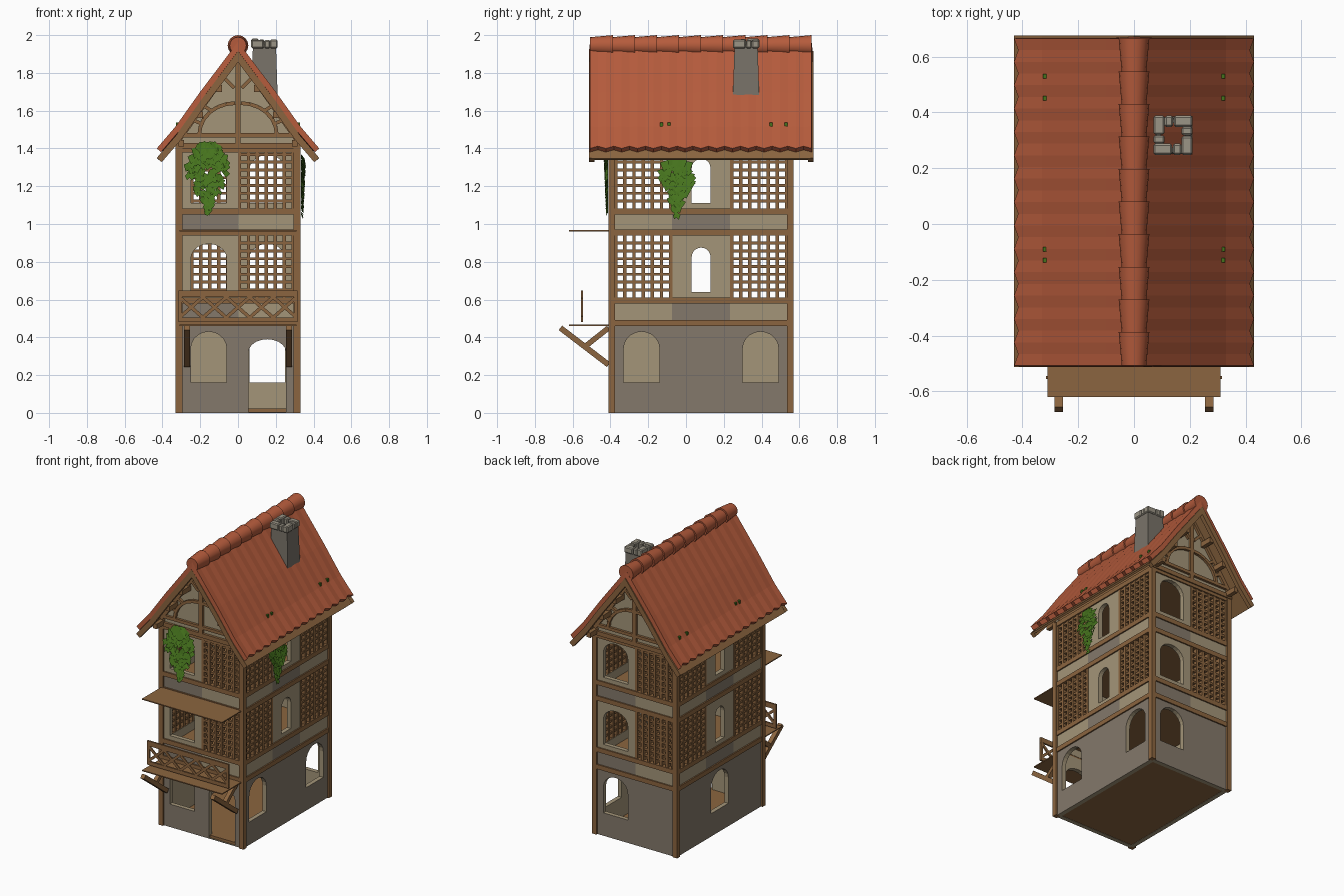
import bpy, bmesh, math, random
from mathutils import Matrix, Vector

random.seed(4)
if "Cube" in bpy.data.objects:
    bpy.data.objects.remove(bpy.data.objects["Cube"], do_unlink=True)


def material(name, *rgb):
    m = bpy.data.materials.new(name)
    m.use_nodes = True
    m.diffuse_color = (*rgb, 1)
    m.node_tree.nodes["Principled BSDF"].inputs["Base Color"].default_value = (*rgb, 1)
    return m


WOOD = material("oak brown", 0.26, 0.13, 0.05)
PLASTER = material("cream plaster", 0.37, 0.30, 0.19)
STONE = material("wall grey", 0.23, 0.19, 0.145)
TILE = material("roof terracotta", 0.46, 0.105, 0.045)
CHIMNEY = material("chimney grey", 0.19, 0.17, 0.14)
CAP = material("cap stone", 0.33, 0.30, 0.24)
LEAF = material("ivy green", 0.06, 0.17, 0.012)

# Wall frames: local x runs along the wall, y is up, z points outward
BASE = Matrix(((1, 0, 0, 0), (0, 0, -1, 0), (0, 1, 0, 0), (0, 0, 0, 1)))
MID = 0.08


def frame(quarter):
    return Matrix.Translation((0, MID, 0)) @ Matrix.Rotation(quarter * math.pi / 2, 4, 'Z') @ BASE


FRONT, RIGHT, BACK, LEFT = [frame(i) for i in range(4)]
SIDES = {"front": (FRONT, 0.49, 0.30), "east": (RIGHT, 0.33, 0.46),
         "back": (BACK, 0.49, 0.30), "west": (LEFT, 0.33, 0.46)}


def link(name, mesh, *mats):
    ob = bpy.data.objects.new(name, mesh)
    for m in mats:
        mesh.materials.append(m)
    bpy.context.collection.objects.link(ob)
    return ob


def finish(name, bm, *mats):
    mesh = bpy.data.meshes.new(name)
    bm.to_mesh(mesh)
    bm.free()
    return link(name, mesh, *mats)


def boxes(name, matrices, mat):
    bm = bmesh.new()
    for m in matrices:
        bmesh.ops.create_cube(bm, size=1, matrix=m)
    return finish(name, bm, mat)


def block(x0, x1, y0, y1, z0, z1):
    return (Matrix.Translation(((x0 + x1) / 2, (y0 + y1) / 2, (z0 + z1) / 2))
            @ Matrix.Diagonal((x1 - x0, y1 - y0, z1 - z0, 1)))


def bar(f, p, q, w, n0, n1):
    """Timber from p to q in a wall frame, w wide, between depths n0 and n1."""
    p, q = Vector(p), Vector(q)
    d, c = q - p, (p + q) / 2
    turn = Matrix.Rotation(math.atan2(d.y, d.x), 4, 'Z')
    return (f @ Matrix.Translation((c.x, c.y, (n0 + n1) / 2)) @ turn
            @ Matrix.Diagonal((d.length, w, n1 - n0, 1)))


def arch(u0, u1, v0, v1, rise):
    c, r = (u0 + u1) / 2, (u1 - u0) / 2
    top = [(c + r * math.cos(a), v1 - rise + rise * math.sin(a))
           for a in (math.pi * i / 10 for i in range(11))]
    return [(u0, v0), (u1, v0)] + top


def rect(u0, u1, v0, v1):
    return [(u0, v0), (u1, v0), (u1, v1), (u0, v1)]


def panel(name, f, n, outline, holes, outside, thick=0.03):
    """Wall slab with openings; the outer face is painted, the rest is plaster."""
    cu = bpy.data.curves.new(name, 'CURVE')
    cu.dimensions, cu.fill_mode, cu.extrude = '2D', 'BOTH', thick / 2
    for loop in [outline] + holes:
        s = cu.splines.new('POLY')
        s.points.add(len(loop) - 1)
        for pt, (u, v) in zip(s.points, loop):
            pt.co = (u, v, 0, 1)
        s.use_cyclic_u = True
    tmp = bpy.data.objects.new(name, cu)
    bpy.context.collection.objects.link(tmp)
    bpy.context.view_layer.update()
    mesh = bpy.data.meshes.new_from_object(tmp.evaluated_get(bpy.context.evaluated_depsgraph_get()))
    bpy.data.objects.remove(tmp, do_unlink=True)
    mesh.materials.clear()
    ob = link(name, mesh, outside, PLASTER)
    for p in mesh.polygons:
        p.use_smooth = False
        p.material_index = 0 if p.center.z > thick * 0.45 else 1
    mesh.transform(f @ Matrix.Translation((0, 0, n - thick / 2)))
    return ob


# Ground floor walls
window = arch(-0.25, -0.06, 0.16, 0.43, 0.09)
openings = {"front": [window, arch(0.055, 0.255, 0.004, 0.39, 0.07)], "back": [window],
            "east": [arch(c - 0.095, c + 0.095, 0.16, 0.43, 0.09) for c in (-0.315, 0.315)],
            "west": [arch(-0.095, 0.095, 0.16, 0.43, 0.09)]}
for side, (f, n, half) in SIDES.items():
    panel(side + "_ground_wall", f, n - 0.012, rect(-half, half, 0, 0.47), openings[side], STONE)

# Upper floors: plaster bays, lattice bays and the bands below them
for side, (f, n, half) in SIDES.items():
    gable_end = side in ("front", "back")
    count = 2 if gable_end else 3
    w = 2 * half / count
    beams, lattice = [], []
    for z in (0.475, 0.595, 0.955, 1.065, 1.395):
        beams.append(bar(f, (-half, z), (half, z), 0.032, n - 0.04, n - 0.003))
    for floor, z0 in (("middle", 0.61), ("upper", 1.08)):
        z1 = z0 + 0.33
        for i in range(count):
            u0 = -half + i * w
            u1 = u0 + w
            solid = i == (0 if gable_end else 1)
            panel(f"{side}_{floor}_band_{i}", f, n - 0.012, rect(u0, u1, z0 - 0.13, z0), [],
                  STONE if solid else PLASTER)
            if solid:
                if gable_end:
                    hole = arch(-0.25, -0.06, z0 + 0.03, z0 + 0.285, 0.08)
                else:
                    hole = arch(-0.05, 0.05, z0 + 0.03, z0 + 0.265, 0.05)
                panel(f"{side}_{floor}_bay", f, n - 0.012, rect(u0, u1, z0, z1), [hole], PLASTER)
            else:
                for k in range(7):
                    u = u0 + 0.008 + (w - 0.016) * k / 6
                    lattice.append(bar(f, (u, z0), (u, z1), 0.018, n - 0.04, n - 0.008))
                for k in range(1, 8):
                    z = z0 + 0.33 * k / 8
                    lattice.append(bar(f, (u0, z), (u1, z), 0.015, n - 0.035, n - 0.012))
    boxes(side + "_beams", beams, WOOD)
    boxes(side + "_lattice", lattice, WOOD)

# Corner posts and floors
boxes("corner_posts", [block(x - 0.0175, x + 0.0175, y - 0.0175, y + 0.0175, 0, 1.41)
                       for x in (-0.3125, 0.3125) for y in (-0.3925, 0.5525)], WOOD)
boxes("floors", [block(-0.31, 0.31, -0.39, 0.55, z, z + 0.02) for z in (0.002, 0.53, 1.0, 1.4)], WOOD)

# Gables with half timbering
for side in ("front", "back"):
    f, n, half = SIDES[side]
    panel(side + "_gable_wall", f, n - 0.012,
          [(-0.32, 1.4), (0.32, 1.4), (0.32, 1.44), (0, 1.9), (-0.32, 1.44)], [], PLASTER)
    a, b = n - 0.02, n + 0.005
    timber = [bar(f, (0, 1.4), (0, 1.88), 0.028, a, b),
              bar(f, (-0.3, 1.47), (0.3, 1.47), 0.022, a, b),
              bar(f, (-0.33, 1.415), (0.33, 1.415), 0.03, a, b)]
    for s in (-1, 1):
        arc = [(s * (0.015 + 0.19 * math.cos(t)), 1.475 + 0.165 * math.sin(t))
               for t in (math.pi / 2 * i / 6 for i in range(7))]
        timber += [bar(f, p, q, 0.02, a, b) for p, q in zip(arc, arc[1:])]
        timber += [bar(f, (s * 0.31, 1.45), (0, 1.89), 0.028, a, b),
                   bar(f, (s * 0.14, 1.60), (s * 0.19, 1.63), 0.018, a, b),
                   bar(f, (s * 0.02, 1.72), (s * 0.08, 1.78), 0.018, a, b),
                   bar(f, (s * 0.19, 1.53), (s * 0.24, 1.55), 0.018, a, b)]
    boxes(side + "_gable_timbers", timber, WOOD)

# Roof layers share one profile running from eave to eave
HALF_ROOF = [(0.43, 1.40), (0.33, 1.517), (0.2, 1.70), (0.1, 1.832)]
PROFILE = [(-x, z) for x, z in HALF_ROOF] + [(0, 1.965)] + HALF_ROOF[::-1]


def roof_layer(name, ys, drop, thick, mat, wave=0.0):
    bm = bmesh.new()
    rows = []
    for j, y in enumerate(ys):
        k = wave * (j % 2)
        row = [bm.verts.new((x, y, z - drop - 0.3 * k)) for x, z in PROFILE]
        for v, s in ((row[0], 1), (row[-1], -1)):
            v.co += Vector((s * k, 0, k * 1.1))
        rows.append(row)
    for r, q in zip(rows, rows[1:]):
        for i in range(len(PROFILE) - 1):
            bm.faces.new((r[i], r[i + 1], q[i + 1], q[i]))
    ob = finish(name, bm, mat)
    mod = ob.modifiers.new("thickness", 'SOLIDIFY')
    mod.thickness, mod.offset, mod.use_even_offset = thick, -1, True
    return ob


roof_layer("roof_tiles", [-0.508 + 1.173 * j / 28 for j in range(29)], 0, 0.03, TILE, 0.015)
roof_layer("roof_boarding", [-0.50, 0.66], 0.052, 0.014, WOOD)
roof_layer("front_bargeboard", [-0.513, -0.485], 0.05, 0.035, WOOD)
roof_layer("back_bargeboard", [0.647, 0.675], 0.05, 0.035, WOOD)
boxes("purlins", [block(s * x - 0.014, s * x + 0.014, -0.49, 0.65, z, z + 0.035)
                  for s in (-1, 1) for x, z in ((0.3, 1.41), (0.2, 1.56), (0.1, 1.7))], WOOD)

# Overlapping ridge tiles
bm = bmesh.new()
for i in range(10):
    y0 = -0.508 + i * 0.1168
    m = Matrix.Translation((0, y0 + 0.0605, 1.945)) @ Matrix.Rotation(-math.pi / 2, 4, 'X')
    bmesh.ops.create_cone(bm, cap_ends=True, segments=16, radius1=0.044, radius2=0.055,
                          depth=0.121, matrix=m)
ridge = finish("ridge_tiles", bm, TILE)
bpy.context.view_layer.objects.active = ridge
ridge.select_set(True)
bpy.ops.object.shade_smooth_by_angle()
ridge.select_set(False)

# Hollow chimney with a ring of cap stones
bm = bmesh.new()
bmesh.ops.create_cone(bm, cap_ends=False, segments=4, radius1=0.1, radius2=0.086, depth=0.3,
                      matrix=Matrix.Translation((0.14, 0.318, 1.8)) @ Matrix.Rotation(math.pi / 4, 4, 'Z'))
stack = finish("chimney", bm, CHIMNEY)
mod = stack.modifiers.new("thickness", 'SOLIDIFY')
mod.thickness = 0.025
stones = []
for i in range(4):
    for a, b in ((-0.07, -0.003), (0.0, 0.03)):
        top = 1.972 + random.uniform(0, 0.01)
        stones.append(Matrix.Translation((0.14, 0.318, 0)) @ Matrix.Rotation(i * math.pi / 2, 4, 'Z')
                      @ block(a, b, -0.07, -0.03, 1.93, top))
caps = boxes("chimney_cap_stones", stones, CAP)
mod = caps.modifiers.new("worn_edges", 'BEVEL')
mod.width, mod.segments = 0.006, 1

# Balcony: deck, canopy, railing and brackets
boxes("balcony_deck", [block(-0.31, 0.31, -0.62, -0.40, 0.46, 0.467)], WOOD)
boxes("canopy", [block(-0.31, 0.31, -0.62, -0.40, 0.96, 0.967)], WOOD)
n = 0.63
rail = [bar(FRONT, (-0.315, z), (0.315, z), w, n - 0.006, n + 0.006)
        for z, w in ((0.63, 0.035), (0.493, 0.026))]
for i in range(5):
    u0 = -0.31 + i * 0.124
    u1 = u0 + 0.124
    rail += [bar(FRONT, (u0, 0.505), (u1, 0.613), 0.018, n - 0.005, n + 0.005),
             bar(FRONT, (u0, 0.613), (u1, 0.505), 0.018, n - 0.004, n + 0.004)]
rail += [bar(FRONT, (u, 0.48), (u, 0.64), 0.018, n - 0.006, n + 0.006) for u in (-0.306, 0.306)]
boxes("balcony_railing", rail, WOOD)
struts = []
for c in (-0.27, 0.27):
    struts += [bar(RIGHT, (-0.745, 0.45), (-0.49, 0.255), 0.03, c - 0.015, c + 0.015),
               bar(RIGHT, (-0.61, 0.355), (-0.49, 0.45), 0.028, c - 0.014, c + 0.014)]
boxes("balcony_brackets", struts, WOOD)


# Hanging ivy: widest below the top, narrowing to a tail
def ivy(name, f, n, u, top, bottom, width, count):
    bm = bmesh.new()
    for _ in range(count):
        t = random.random() ** 1.3
        spread = width * (0.35 + 2.2 * t if t < 0.3 else 1.45 * (1 - t))
        size = 0.035 * (1.3 - 0.7 * t)
        base = Vector((u + random.uniform(-0.5, 0.5) * spread, top + (bottom - top) * t, n))
        side = Vector((1, random.uniform(-0.5, 0.5), random.uniform(-0.3, 0.3))) * size * 0.7
        down = Vector((random.uniform(-0.5, 0.5), -1, 0.4)) * size
        pts = [base, base + down * 0.5 - side, base + down * 1.4, base + down * 0.5 + side]
        bm.faces.new([bm.verts.new(f @ p) for p in pts])
    return finish(name, bm, LEAF)


ivy("front_ivy", FRONT, 0.492, -0.16, 1.44, 1.07, 0.22, 170)
ivy("east_ivy", RIGHT, 0.334, -0.13, 1.37, 1.05, 0.18, 130)

# Moss tufts on the tiles
boxes("moss", [block(s * 0.32 - 0.007, s * 0.32 + 0.007, y - 0.008, y + 0.008, 1.515, 1.538)
               for s in (-1, 1) for y in (-0.13, -0.09, 0.45, 0.53)], LEAF)
